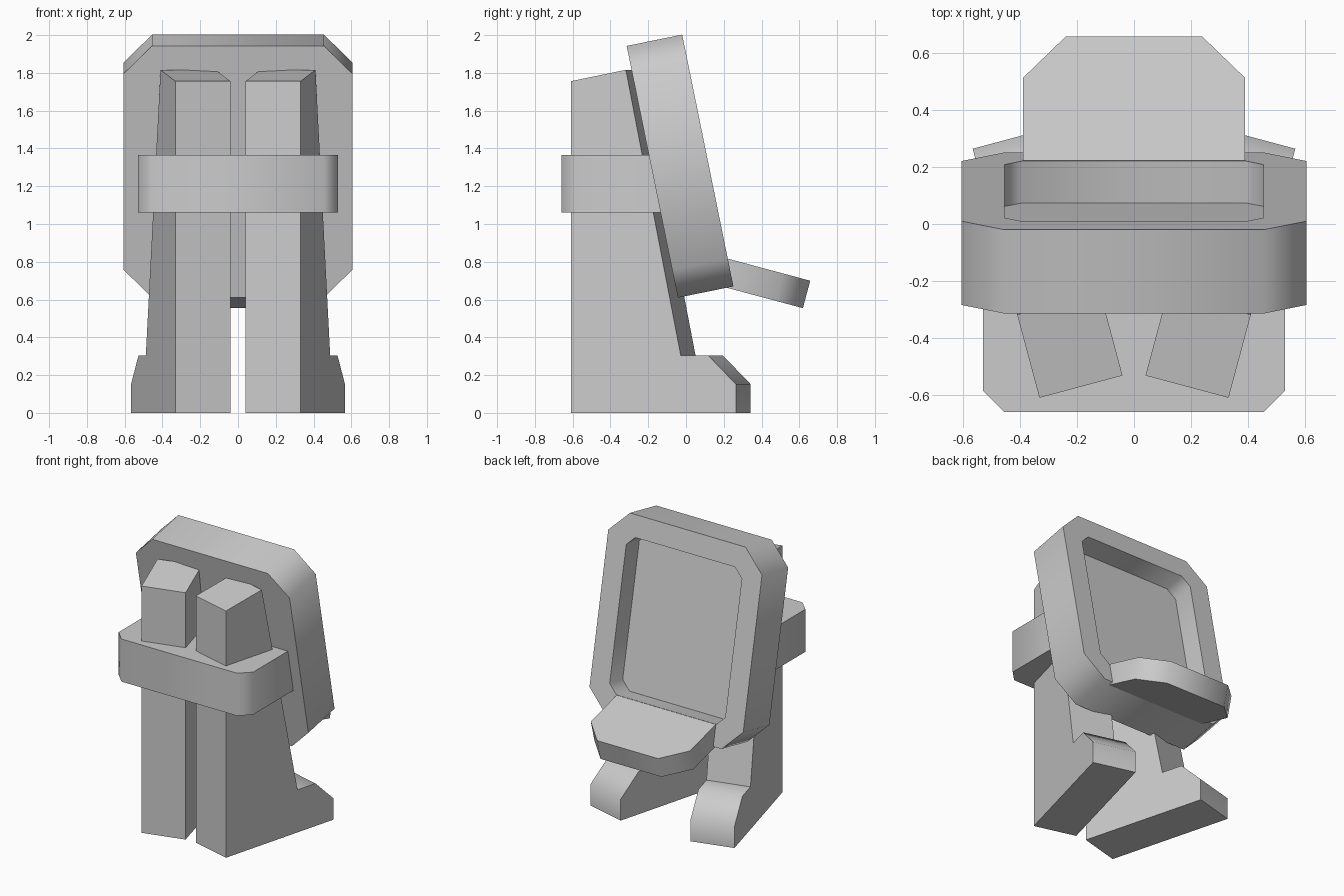
import bpy, bmesh
from math import radians
from mathutils import Matrix, Vector

if "Cube" in bpy.data.objects:
    bpy.data.objects.remove(bpy.data.objects["Cube"])


def prism(name, points, vec, matrix, recess=0.0):
    """Extrude a flat outline along vec; optionally sink an inset panel in the far face."""
    bm = bmesh.new()
    base = bm.faces.new([bm.verts.new(p) for p in points])
    vec = Vector(vec)
    ext = bmesh.ops.extrude_face_region(bm, geom=[base], use_keep_orig=True)
    moved = [g for g in ext["geom"] if isinstance(g, bmesh.types.BMVert)]
    bmesh.ops.translate(bm, verts=moved, vec=vec)
    bmesh.ops.recalc_face_normals(bm, faces=bm.faces[:])
    if recess:
        far = max(bm.faces, key=lambda f: f.calc_center_median().dot(vec))
        bmesh.ops.inset_region(bm, faces=[far], thickness=recess, use_even_offset=True)
        sunk = bmesh.ops.extrude_discrete_faces(bm, faces=[far])["faces"][0]
        bmesh.ops.translate(bm, verts=sunk.verts[:], vec=-vec.normalized() * recess)
    bm.transform(matrix)
    bmesh.ops.recalc_face_normals(bm, faces=bm.faces[:])
    mesh = bpy.data.meshes.new(name)
    bm.to_mesh(mesh)
    bm.free()
    ob = bpy.data.objects.new(name, mesh)
    bpy.context.collection.objects.link(ob)
    bpy.ops.object.select_all(action='DESELECT')
    ob.select_set(True)
    bpy.context.view_layer.objects.active = ob
    bpy.ops.object.shade_smooth_by_angle(angle=radians(50))
    return ob


def place(y, z, tilt):
    return Matrix.Translation((0, y, z)) @ Matrix.Rotation(radians(tilt), 4, 'X')


# Leaning back panel with a sunken tray on its rear face
W, H, C = 0.605, 1.36, 0.15
outline = [(-W + C, 0, 0), (W - C, 0, 0), (W, 0, C), (W, 0, H - C),
           (W - C, 0, H), (-W + C, 0, H), (-W, 0, H - C), (-W, 0, C)]
prism("back_panel", outline, (0, 0.30, 0), place(-0.043, 0.61, 11.5), recess=0.15)

# Sloping flap below the tray, clipped at its outer corners
flap = [(-0.39, 0, 0), (0.39, 0, 0), (0.39, 0.30, 0),
        (0.24, 0.45, 0), (-0.24, 0.45, 0), (-0.39, 0.30, 0)]
prism("flap", flap, (0, 0, -0.15), place(0.223, 0.816, -15))

# Crossband wrapping the front, ending inside the back panel
band = [(-0.53, -0.06, 0), (-0.53, -0.585, 0), (-0.455, -0.66, 0),
        (0.455, -0.66, 0), (0.53, -0.585, 0), (0.53, -0.06, 0)]
prism("crossband", band, (0, 0, 0.303), place(0, 1.062, 0))

# Splayed legs with feet, mirrored left and right
leg = [(0, 0, 0), (0, 0.905, 0), (0, 0.905, 0.152), (0, 0.754, 0.303),
       (0, 0.603, 0.303), (0, 0.302, 1.816), (0, 0, 1.756)]
for side, label in ((1, "right"), (-1, "left")):
    m = (Matrix.Scale(side, 4, (1, 0, 0)) @ Matrix.Translation((0.332, -0.61, 0))
         @ Matrix.Rotation(radians(-15), 4, 'Z'))
    prism(label + "_leg", leg, (-0.302, 0, 0), m)
